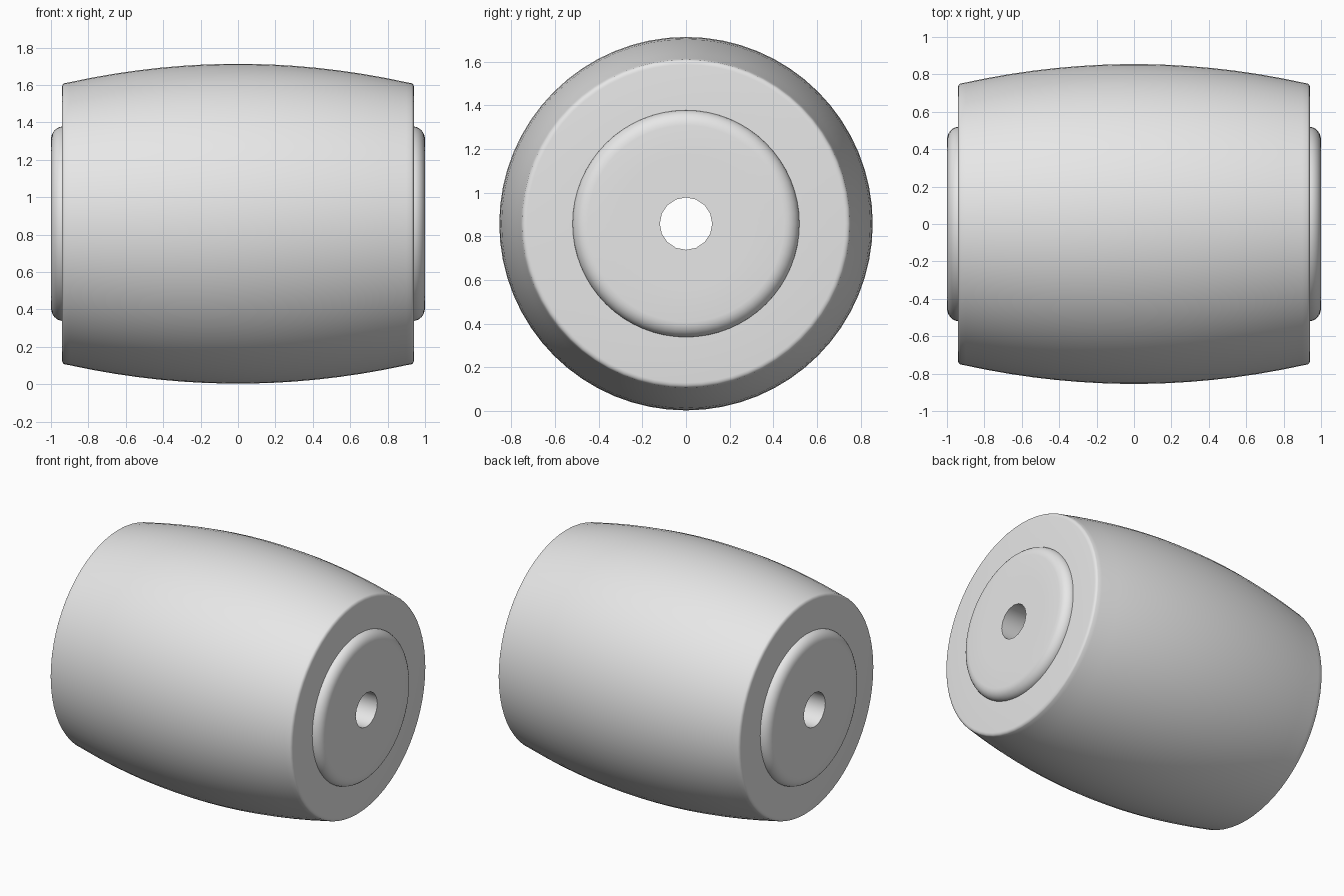
import bpy, bmesh, math

if "Cube" in bpy.data.objects:
    bpy.data.objects.remove(bpy.data.objects["Cube"])

CENTRE_Z = 0.858

grey = bpy.data.materials.new("light_grey")
grey.diffuse_color = (0.8, 0.8, 0.8, 1.0)
grey.use_nodes = True
grey.node_tree.nodes["Principled BSDF"].inputs["Base Color"].default_value = grey.diffuse_color


def revolve(name, profile, sides):
    """Spin a closed (x, radius) profile around the x axis."""
    bm = bmesh.new()
    rings = []
    for i in range(sides):
        a = 2 * math.pi * i / sides
        rings.append([bm.verts.new((x, r * math.cos(a), r * math.sin(a))) for x, r in profile])
    n = len(profile)
    for i in range(sides):
        p, q = rings[i], rings[(i + 1) % sides]
        for j in range(n):
            k = (j + 1) % n
            bm.faces.new((p[j], p[k], q[k], q[j]))
    bmesh.ops.recalc_face_normals(bm, faces=bm.faces)
    mesh = bpy.data.meshes.new(name)
    bm.to_mesh(mesh)
    bm.free()
    obj = bpy.data.objects.new(name, mesh)
    bpy.context.collection.objects.link(obj)
    obj.location.z = CENTRE_Z
    mesh.materials.append(grey)
    bpy.ops.object.select_all(action='DESELECT')
    obj.select_set(True)
    bpy.context.view_layer.objects.active = obj
    bpy.ops.object.shade_smooth_by_angle(angle=math.radians(35))
    return obj


def mirrored(half):
    """Complete a right-hand half profile with its left-hand reflection."""
    return [(-x, r) for x, r in reversed(half)] + half


def corner(x, r, rx, rr, start, steps):
    """Rounded rim corner, from the outer wall round to the end face."""
    out = []
    for i in range(steps + 1):
        t = start + (math.pi / 2 - start) * i / steps
        out.append((x - rx + rx * math.sin(t), r - rr + rr * math.cos(t)))
    return out


# Barrel-shaped roller with bulging wall and softly rounded rims
bulge = [(x, 0.855 - 0.104 * (x / 0.925) ** 2)
         for x in [0.06 + 0.12 * i for i in range(8)] if x < 0.92]
rim = corner(0.941, 0.752, 0.018, 0.024, 0.25, 4)
revolve("barrel_roller", mirrored(bulge + rim + [(0.941, 0.40)]), 64)

# Inner bushing with rounded ends that stand proud of the roller
bush_end = corner(1.0, 0.52, 0.065, 0.07, 0.0, 6)
revolve("bushing", mirrored(bush_end + [(1.0, 0.30)]), 64)

# Sleeve around the through hole, with a coarser bore
bore = revolve("bore_cutter", [(-1.2, 0.001), (-1.2, 0.12), (1.2, 0.12), (1.2, 0.001)], 16)
bpy.data.objects.remove(bore)
revolve("bore_sleeve", mirrored([(1.0, 0.31), (1.0, 0.12)]), 16)
